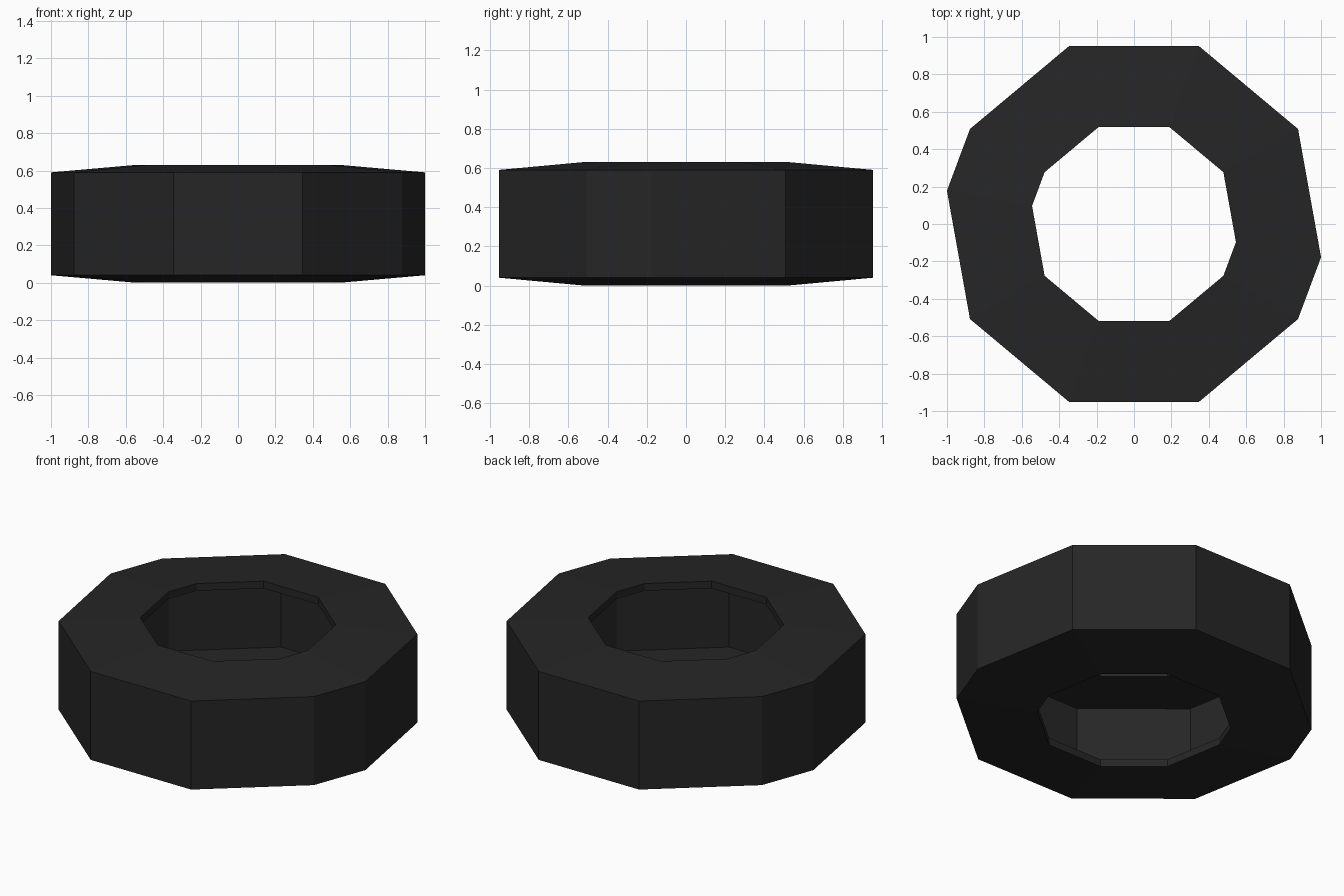
import bpy
import bmesh

cube = bpy.data.objects.get("Cube")
if cube:
    bpy.data.objects.remove(cube, do_unlink=True)

# Dark rubber
rubber = bpy.data.materials.new("dark_rubber")
rubber.use_nodes = True
colour = (0.019, 0.019, 0.019, 1)
rubber.diffuse_color = colour
rubber.node_tree.nodes["Principled BSDF"].inputs["Base Color"].default_value = colour

# Ten-sided outline: half of it, then the same half turned by 180 degrees
half = [(1.0, -0.178), (0.877, 0.508), (0.345, 0.953), (-0.345, 0.953), (-0.877, 0.508)]
# The corner nearest the side axis belongs to the lower half
half = half[1:] + [(-1.0, 0.178)]
outline = half + [(-x, -y) for x, y in half]

# Lower half of the hollow cross-section: (outline scale, height)
height = 0.63
lower = [(0.918, 0.05), (0.545, 0.045), (0.545, 0.0), (1.0, 0.04)]
section = lower + [(s, height - z) for s, z in reversed(lower)]

# Tyre: sweep the section around the outline
bm = bmesh.new()
rings = [[bm.verts.new((x * s, y * s, z)) for x, y in outline] for s, z in section]
n = len(outline)
for ring, following in zip(rings, rings[1:] + rings[:1]):
    for i in range(n):
        j = (i + 1) % n
        bm.faces.new((ring[i], ring[j], following[j], following[i]))
bmesh.ops.recalc_face_normals(bm, faces=bm.faces)

mesh = bpy.data.meshes.new("tyre")
bm.to_mesh(mesh)
bm.free()
mesh.materials.append(rubber)
tyre = bpy.data.objects.new("tyre", mesh)
bpy.context.collection.objects.link(tyre)
